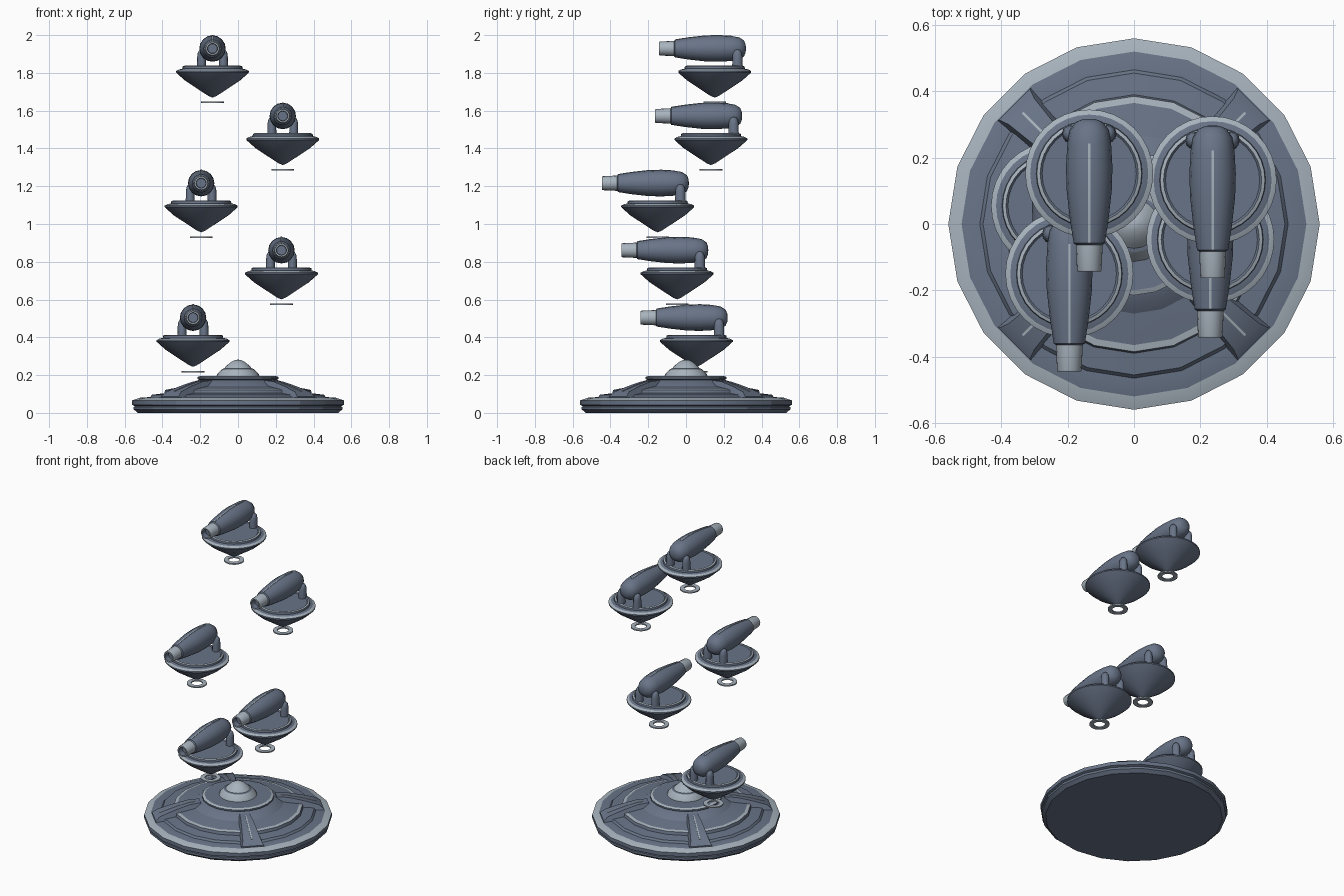
import bpy, bmesh, math
from mathutils import Matrix, Vector

if "Cube" in bpy.data.objects:
    bpy.data.objects.remove(bpy.data.objects["Cube"])


def material(name, rgb):
    m = bpy.data.materials.new(name)
    m.diffuse_color = (*rgb, 1)
    m.use_nodes = True
    m.node_tree.nodes["Principled BSDF"].inputs["Base Color"].default_value = m.diffuse_color
    return m


STEEL = material("slate_steel", (0.14, 0.175, 0.245))
LIGHT = material("pale_grey", (0.39, 0.45, 0.51))


def finish(name, bm, loc, angle, matrix=None):
    bmesh.ops.recalc_face_normals(bm, faces=bm.faces)
    if matrix:
        bm.transform(matrix)
    me = bpy.data.meshes.new(name)
    bm.to_mesh(me)
    bm.free()
    me.materials.append(STEEL)
    me.materials.append(LIGHT)
    ob = bpy.data.objects.new(name, me)
    bpy.context.collection.objects.link(ob)
    ob.location = loc
    bpy.ops.object.select_all(action='DESELECT')
    ob.select_set(True)
    bpy.context.view_layer.objects.active = ob
    bpy.ops.object.shade_smooth_by_angle(angle=math.radians(angle))
    return ob


def lathe(name, profile, sides, loc=(0, 0, 0), light=(), closed=False, matrix=None, angle=30):
    """Spin an (r, z) profile; 'light' lists the segment indices coloured pale."""
    bm = bmesh.new()
    rings = []
    for r, z in profile:
        if r < 1e-6:
            rings.append([bm.verts.new((0, 0, z))] * sides)
        else:
            rings.append([bm.verts.new((r * math.cos(2 * math.pi * k / sides),
                                        r * math.sin(2 * math.pi * k / sides), z))
                          for k in range(sides)])
    count = len(rings) if closed else len(rings) - 1
    for i in range(count):
        a, b = rings[i], rings[(i + 1) % len(rings)]
        for k in range(sides):
            n = (k + 1) % sides
            f = bm.faces.new(list(dict.fromkeys((a[k], a[n], b[n], b[k]))))
            f.material_index = int(i in light)
    return finish(name, bm, loc, angle, matrix)


def loft(name, sections, loc=(0, 0, 0), pale=False, matrix=None):
    """Bar along y from (y, z_low, z_top, half_low, half_top) sections."""
    bm = bmesh.new()
    rings = [[bm.verts.new(p) for p in ((-wl, y, zl), (wl, y, zl), (wt, y, zt), (-wt, y, zt))]
             for y, zl, zt, wl, wt in sections]
    for a, b in zip(rings, rings[1:]):
        for k in range(4):
            n = (k + 1) % 4
            bm.faces.new((a[k], a[n], b[n], b[k]))
    bm.faces.new(rings[0])
    bm.faces.new(rings[-1])
    for f in bm.faces:
        f.material_index = int(pale)
    return finish(name, bm, loc, 25, matrix)


# Base: stepped low-poly saucer with pale rim bands
lathe("base_saucer", [(0, 0), (0.53, 0), (0.552, 0.018), (0.552, 0.032), (0.545, 0.036),
                      (0.56, 0.042), (0.56, 0.066), (0.52, 0.08), (0.465, 0.084),
                      (0.455, 0.096), (0.39, 0.104), (0.385, 0.122), (0.365, 0.126),
                      (0.27, 0.142), (0.235, 0.165), (0.205, 0.175), (0.215, 0.18),
                      (0.215, 0.19), (0.20, 0.196), (0.12, 0.196), (0, 0.196)],
      20, light=(6, 11, 17), angle=18)

# Central dome on a small collar
lathe("dome_collar", [(0.115, 0.19), (0.11, 0.205), (0.085, 0.232), (0.07, 0.236), (0, 0.236)], 20, light=(0, 1))
lathe("dome_cap", [(0.078, 0.23), (0.062, 0.248), (0.042, 0.266), (0.018, 0.279), (0, 0.282)],
      20, light=range(4), angle=40)

# Four diagonal buttresses with a pale centre line
for k in range(4):
    turn = Matrix.Rotation(math.radians(45 + 90 * k), 4, 'Z')
    loft("base_buttress", [(0.23, 0.13, 0.172, 0.045, 0.03), (0.30, 0.12, 0.166, 0.052, 0.036),
                           (0.39, 0.09, 0.142, 0.062, 0.045), (0.48, 0.07, 0.112, 0.072, 0.055),
                           (0.51, 0.07, 0.088, 0.074, 0.066)], matrix=turn)
    loft("buttress_stripe", [(0.26, 0.165, 0.173, 0.004, 0.004), (0.30, 0.162, 0.169, 0.004, 0.004),
                             (0.39, 0.138, 0.145, 0.004, 0.004), (0.475, 0.11, 0.117, 0.004, 0.004)],
         pale=True, matrix=turn)

# Barrel profile as (radius, distance toward the rear)
BARREL = [(0, -0.21), (0.04, -0.215), (0.047, -0.21), (0.058, -0.14), (0.068, -0.05), (0.07, 0.02),
          (0.066, 0.09), (0.059, 0.13), (0.042, 0.155), (0.02, 0.164), (0, 0.165)]
ALONG_Y = Matrix.Translation((0, 0, 0.285)) @ Matrix.Rotation(math.radians(-90), 4, 'X')


def turret(x, y, z):
    loc = Vector((x, y, z))
    # Spinning-top body
    lathe("turret_body", [(0, 0.025), (0.022, 0.034), (0.08, 0.072), (0.145, 0.115), (0.18, 0.146),
                          (0.193, 0.158), (0.193, 0.166), (0.178, 0.174), (0.16, 0.178),
                          (0.158, 0.19), (0.148, 0.194), (0.142, 0.188), (0, 0.188)],
          32, loc, light=(6, 9))
    # Floating ring under the tip
    lathe("hover_ring", [(0.06, -0.004), (0.06, 0.004), (0.034, 0.004), (0.034, -0.004)],
          24, loc, light=(0, 1, 2, 3), closed=True)
    # Barrel, hollow muzzle and spine stripe
    lathe("turret_barrel", BARREL, 16, loc, matrix=ALONG_Y, angle=40)
    lathe("barrel_muzzle", [(0.041, -0.205), (0.037, -0.29), (0.035, -0.295), (0.027, -0.295),
                            (0.025, -0.26), (0, -0.26)], 16, loc, light=(0, 1, 2), matrix=ALONG_Y)
    loft("barrel_stripe", [(t, 0.285 + r - 0.004, 0.285 + r + 0.0015, 0.004, 0.004)
                           for r, t in BARREL[2:7]], loc, pale=True)
    # Paired support legs
    for side in (-1, 1):
        lathe("support_leg", [(0.024, 0.18), (0.023, 0.24), (0.02, 0.262), (0.012, 0.276), (0, 0.28)],
              12, loc + Vector((side * 0.058, 0.12, 0)), angle=50,
              matrix=Matrix.Diagonal((1, 1.15, 1, 1)))


# Five hovering turrets, top to bottom
for x, y, z in ((-0.135, 0.152, 1.644), (0.237, 0.132, 1.287), (-0.195, -0.15, 0.931),
                (0.23, -0.047, 0.576), (-0.238, 0.055, 0.219)):
    turret(x, y, z)
